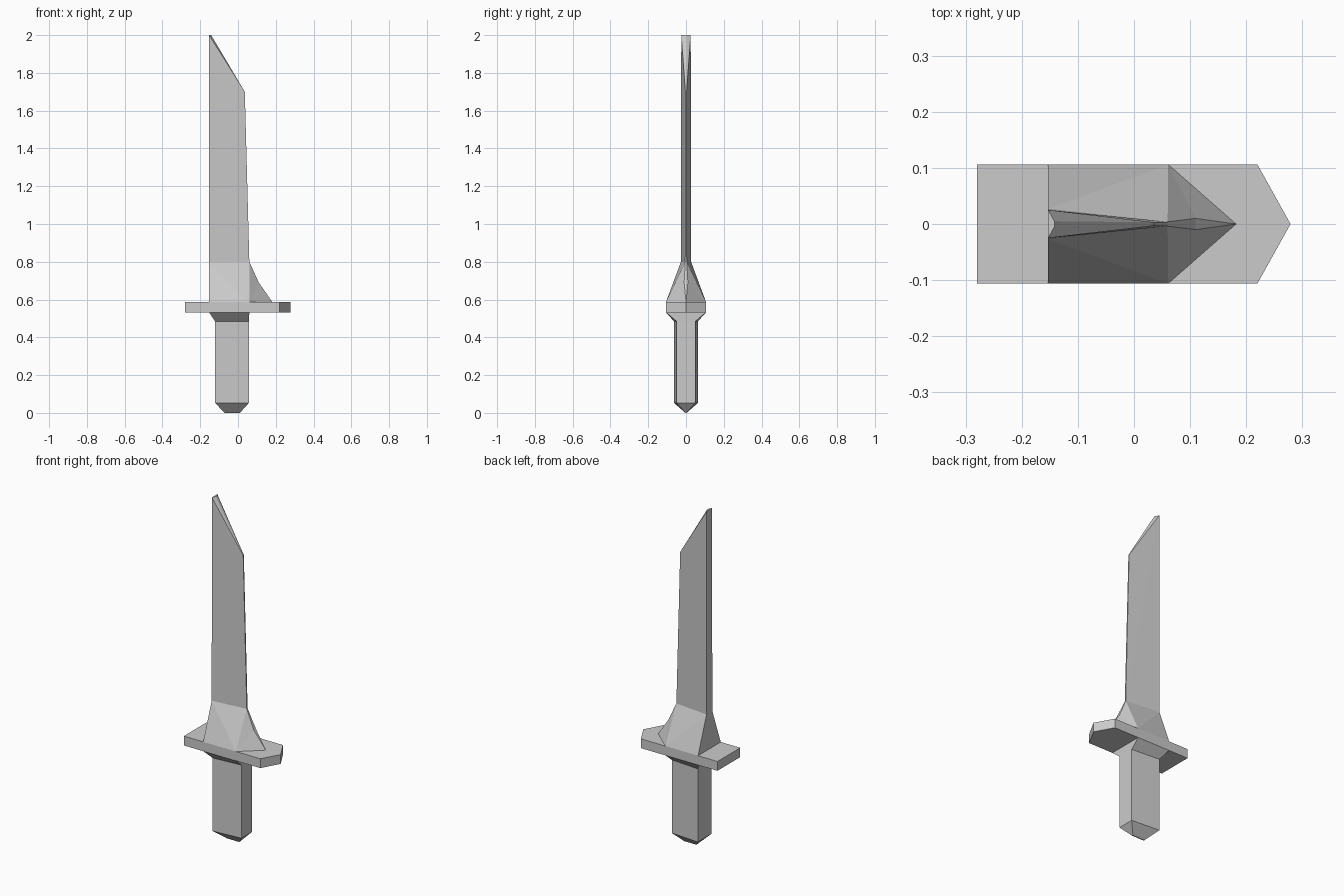
import bpy, bmesh

if "Cube" in bpy.data.objects:
    bpy.data.objects.remove(bpy.data.objects["Cube"])


def make_object(name, verts, faces):
    bm = bmesh.new()
    vs = [bm.verts.new(v) for v in verts]
    for f in faces:
        bm.faces.new([vs[i] for i in f])
    bmesh.ops.recalc_face_normals(bm, faces=bm.faces)
    mesh = bpy.data.meshes.new(name)
    bm.to_mesh(mesh)
    bm.free()
    obj = bpy.data.objects.new(name, mesh)
    bpy.context.collection.objects.link(obj)
    return obj


def loft(name, rings):
    """Closed solid through equal-sized rings of points."""
    n = len(rings[0])
    faces = [tuple(range(n)), tuple(range((len(rings) - 1) * n, len(rings) * n))]
    for r in range(len(rings) - 1):
        for i in range(n):
            j = (i + 1) % n
            faces.append((r * n + i, r * n + j, (r + 1) * n + j, (r + 1) * n + i))
    return make_object(name, [p for ring in rings for p in ring], faces)


def trapezoid(z, x0, y0, x1, y1):
    return [(x0, -y0, z), (x1, -y1, z), (x1, y1, z), (x0, y0, z)]


# Grip with wedge pommel and flared collar
loft("grip", [
    trapezoid(0.0, -0.07, 0.003, 0.01, 0.003),
    trapezoid(0.053, -0.122, 0.064, 0.058, 0.05),
    trapezoid(0.485, -0.122, 0.064, 0.058, 0.05),
    trapezoid(0.532, -0.153, 0.106, 0.06, 0.106),
])

# Cross guard, pointed towards the cutting edge
outline = [(-0.28, -0.106), (0.22, -0.106), (0.279, 0), (0.22, 0.106), (-0.28, 0.106)]
loft("guard", [[(x, y, z) for x, y in outline] for z in (0.532, 0.587)])

# Blade: one side described, the other mirrored across y = 0
half = [
    (-0.153, -0.106, 0.587), (0.061, -0.106, 0.587), (0.11, -0.01, 0.69),
    (0.06, -0.004, 0.8), (-0.153, -0.027, 0.8),
    (0.036, -0.003, 1.7), (-0.142, -0.005, 2.0), (-0.153, -0.025, 2.0),
]
n = len(half)
point = 2 * n
verts = half + [(x, -y, z) for x, y, z in half] + [(0.182, 0, 0.587)]
side = [(0, 1, 4), (1, 2, 3), (1, 3, 4), (4, 3, 7), (3, 5, 7), (5, 6, 7)]
faces = side + [tuple(i + n for i in f) for f in side]
faces += [(1, point, 2), (1 + n, point, 2 + n), (2, point, 2 + n),
          (0, 1, point, 1 + n, n)]
# Strips joining the two sides: spine, tip and cutting edge
for a, b in ((0, 4), (4, 7), (7, 6), (6, 5), (5, 3), (3, 2)):
    faces.append((a, b, b + n, a + n))
make_object("blade", verts, faces)
